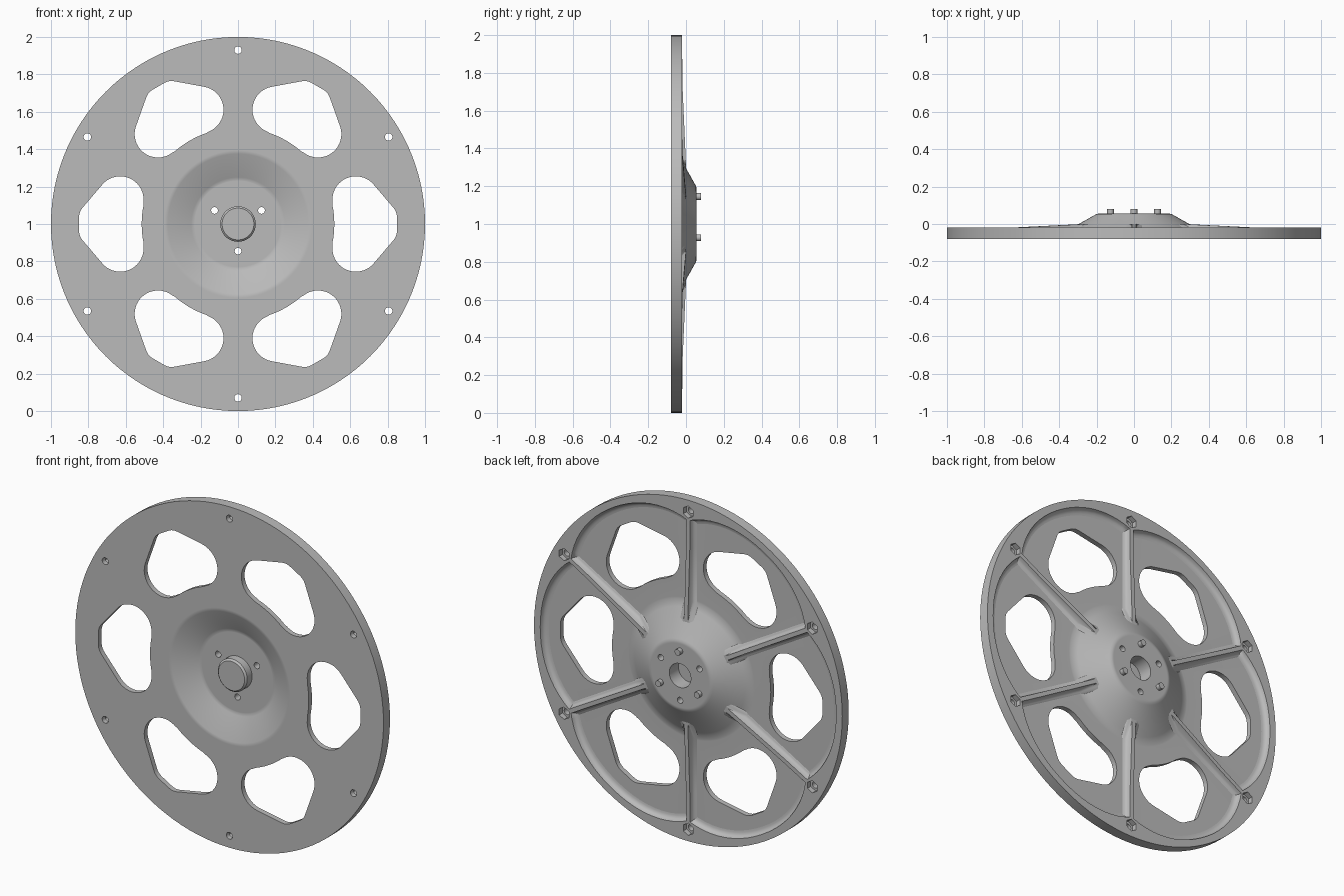
import bpy, bmesh
from math import sin, cos, radians, pi, hypot, atan2

cube = bpy.data.objects.get("Cube")
if cube:
    bpy.data.objects.remove(cube, do_unlink=True)

GREY = bpy.data.materials.new("plain grey")
GREY.use_nodes = True
colour = (0.5, 0.5, 0.5, 1)
GREY.diffuse_color = colour
GREY.node_tree.nodes["Principled BSDF"].inputs["Base Color"].default_value = colour

SEG = 120
SPOKES = [radians(30 + 60 * k) for k in range(6)]
WINDOWS = [radians(60 * k) for k in range(6)]


def place(u, v, depth, turn=0.0):
    """Wheel-plane point (u, v), turned about the axle, at a given depth."""
    return (u * cos(turn) - v * sin(turn), depth, 1 + u * sin(turn) + v * cos(turn))


def arc(cu, cv, r, start, end, steps):
    """Points along an arc, angles in degrees."""
    angles = [radians(start + (end - start) * i / steps) for i in range(steps + 1)]
    return [(cu + r * cos(a), cv + r * sin(a)) for a in angles]


def circle(cu, cv, r, n):
    return arc(cu, cv, r, 0, 360, n)[:-1]


def skin(bm, loops, ring=False):
    """Bridge equal-length loops; cap the ends, or join them into a ring."""
    rows = [[bm.verts.new(p) for p in loop] for loop in loops]
    pairs = list(zip(rows, rows[1:]))
    if ring:
        pairs.append((rows[-1], rows[0]))
    else:
        bm.faces.new(rows[0])
        bm.faces.new(rows[-1])
    for a, b in pairs:
        for i in range(len(a)):
            j = (i + 1) % len(a)
            bm.faces.new((a[i], a[j], b[j], b[i]))


def prism(bm, outline, turn, y0, y1):
    skin(bm, [[place(u, v, y, turn) for u, v in outline] for y in (y0, y1)])


def make(name, bm):
    bmesh.ops.recalc_face_normals(bm, faces=bm.faces)
    mesh = bpy.data.meshes.new(name)
    bm.to_mesh(mesh)
    bm.free()
    mesh.materials.append(GREY)
    obj = bpy.data.objects.new(name, mesh)
    bpy.context.collection.objects.link(obj)
    return obj


def activate(obj):
    bpy.ops.object.select_all(action='DESELECT')
    obj.select_set(True)
    bpy.context.view_layer.objects.active = obj


def cut(obj, cutter):
    mod = obj.modifiers.new("cut", 'BOOLEAN')
    mod.operation, mod.solver, mod.object = 'DIFFERENCE', 'EXACT', cutter
    activate(obj)
    bpy.ops.object.modifier_apply(modifier=mod.name)


def smooth(obj):
    activate(obj)
    bpy.ops.object.shade_smooth_by_angle(angle=radians(32))


# Turned web: front boss, dished recess, outer edge, domed back, blind bore
profile = [(.085, -.06), (.095, -.05), (.095, -.005), (.23, -.005), (.235, -.005),
           (.25, -.009), (.375, -.078), (.39, -.08), (.395, -.08), (1, -.08),
           (1, -.05), (.41, -.05), (.4, -.0495), (.375, -.043), (.36, -.036),
           (.21, .048), (.2, .0535), (.19, .055), (.185, .055), (.07, .055), (.07, -.03)]
bm = bmesh.new()
skin(bm, [[place(u, v, y) for u, v in circle(0, 0, r, SEG)] for r, y in profile])
web = make("wheel_web", bm)

# Raised back rim with a six-lobed inner wall, filleted into the web
def lobe(a):
    off = abs((a + pi / 6) % (pi / 3) - pi / 6) / (pi / 6)
    return .96 - .08 * off ** 2.5


steps = [2 * pi * i / SEG for i in range(SEG)]
wall = [(0, -.02), (.004, -.035), (.012, -.044), (.025, -.049), (.04, -.0505), (.04, -.055)]
loops = [[place(cos(a), sin(a), y) for a in steps] for y in (-.055, -.02)]
for inset, y in wall:
    loops.append([place((lobe(a) - inset) * cos(a), (lobe(a) - inset) * sin(a), y)
                  for a in steps])
bm = bmesh.new()
skin(bm, loops, ring=True)
rim = make("back_rim", bm)

# Rounded window outline: upper half, mirrored below
half = arc(.77, .035, .08, 2, 40.6, 6) + arc(.63, .13, .125, 40.6, 188, 20)
inner = arc(0, 0, .515, 11, -11, 8)
outline = half + inner + [(u, -v) for u, v in reversed(half)]
bm = bmesh.new()
for turn in WINDOWS:
    prism(bm, outline, turn, -.2, .2)
window_cutter = make("window_cutter", bm)

# Round bolt holes near the rim and three holes through the hub
bm = bmesh.new()
for turn in SPOKES:
    prism(bm, circle(.93, 0, .02, 20), turn, -.2, .2)
for turn in SPOKES[::2]:
    prism(bm, circle(.145, 0, .018, 20), turn, -.2, .2)
hole_cutter = make("hole_cutter", bm)

# Hexagonal nut pockets
bm = bmesh.new()
for turn in SPOKES:
    prism(bm, circle(.93, 0, .036, 6), turn, -.2, .2)
nut_cutter = make("nut_cutter", bm)

cut(web, window_cutter)
cut(web, hole_cutter)
cut(rim, nut_cutter)
for cutter in (window_cutter, hole_cutter, nut_cutter):
    bpy.data.objects.remove(cutter, do_unlink=True)

# Spoke ribs: filleted section swept outward, lower toward the rim
stations = [(.26, .003, 0), (.31, 0, -.012), (.4, -.004, -.055),
            (.72, -.018, -.055), (.885, -.02, -.055)]
flank = [(.045, 0), (.04, .0045), (.029, .007), (.021, .012), (.016, .02)]
bm = bmesh.new()
for turn in SPOKES:
    loops = []
    for r, top, base in stations:
        side = [(w, min(base + h, top)) for w, h in flank] + [(.012, top)]
        section = side + [(-w, y) for w, y in reversed(side)]
        loops.append([place(r, w, y, turn) for w, y in section])
    skin(bm, loops)
ribs = make("spoke_ribs", bm)

# Drive pins on the back of the hub
bm = bmesh.new()
for turn in SPOKES[1::2]:
    prism(bm, circle(.145, 0, .018, 20), turn, .03, .08)
pins = make("drive_pins", bm)

for obj in (web, rim, ribs, pins):
    smooth(obj)
